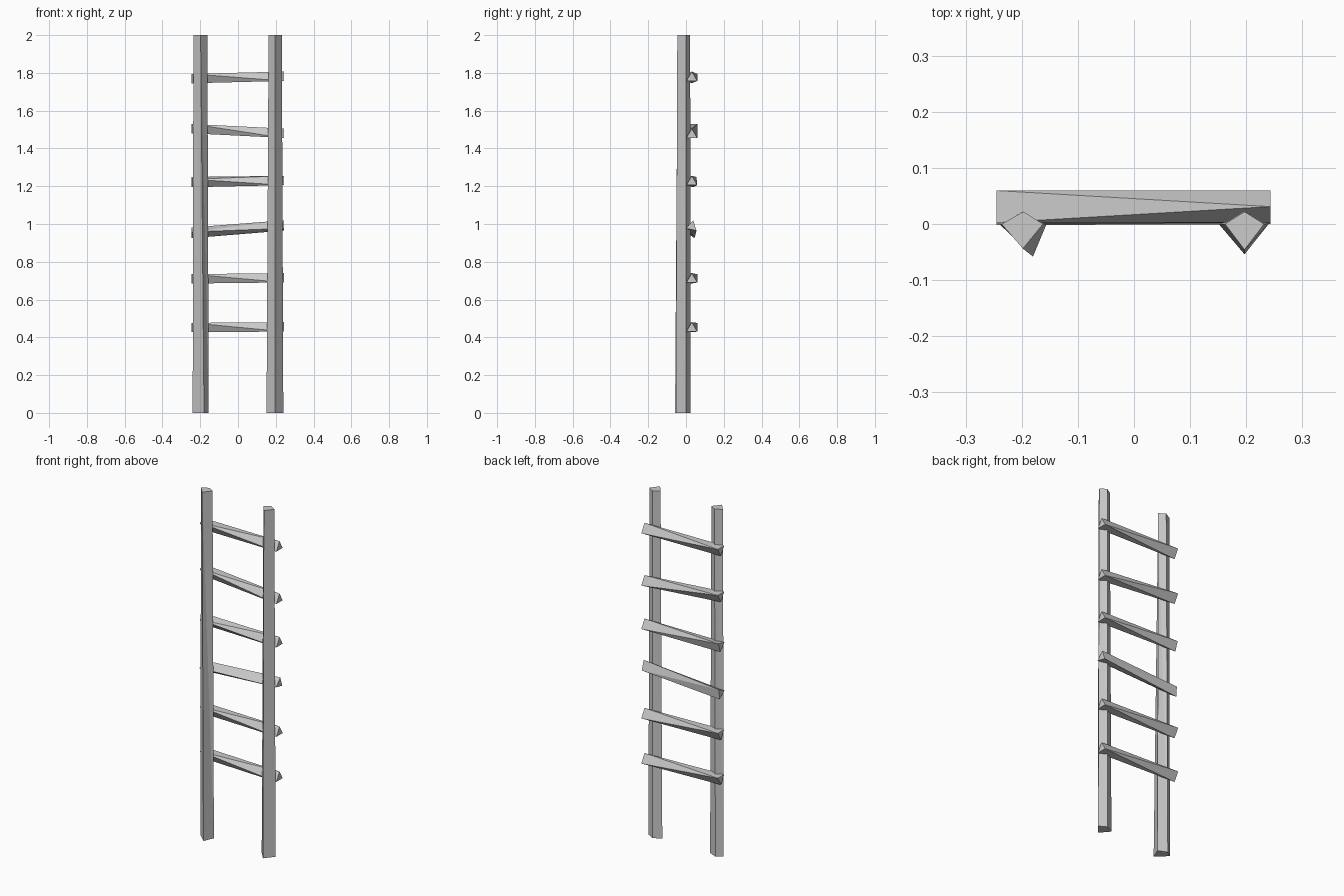
import bpy
from math import cos, sin, radians

cube = bpy.data.objects.get("Cube")
if cube:
    bpy.data.objects.remove(cube, do_unlink=True)

# Single plain grey
grey = bpy.data.materials.new("grey")
grey.use_nodes = True
colour = (0.6, 0.6, 0.6, 1)
grey.diffuse_color = colour
grey.node_tree.nodes["Principled BSDF"].inputs["Base Color"].default_value = colour


def loft(name, start, end):
    """Join two matching outlines with triangulated sides and flat caps."""
    n = len(start)
    faces = [tuple(reversed(range(n))), tuple(range(n, 2 * n))]
    for i in range(n):
        j = (i + 1) % n
        faces += [(i, j, n + i), (j, n + j, n + i)]
    mesh = bpy.data.meshes.new(name)
    mesh.from_pydata(start + end, [], faces)
    mesh.materials.append(grey)
    obj = bpy.data.objects.new(name, mesh)
    bpy.context.collection.objects.link(obj)
    return obj


def at_height(outline, z):
    return [(x, y, z) for x, y in outline]


def triangle(x, z, roll):
    """Triangular rung end, corners counted around the x axis."""
    angles = [radians(a + roll) for a in (30, 150, 270)]
    return [(x, 0.031 + 0.033 * cos(a), z + 0.033 * sin(a)) for a in angles]


# Rails: hand-hewn diamond posts, slightly wider at the foot
loft("right_rail",
     at_height([(-0.24, 0), (-0.18, -0.058), (-0.155, 0.002), (-0.205, 0.025)], 0),
     at_height([(-0.236, 0), (-0.198, -0.044), (-0.162, 0), (-0.197, 0.022)], 2))
loft("left_rail",
     at_height([(0.151, 0), (0.197, -0.054), (0.24, 0), (0.197, 0.025)], 0),
     at_height([(0.162, 0), (0.197, -0.046), (0.232, 0), (0.197, 0.022)], 2))

# Rungs: twisted triangular sticks (height and roll of right end, then left end)
rungs = [
    (0.46, 0, 0.447, 0),
    (0.718, 0, 0.707, 0),
    (0.955, 25, 0.987, -12),
    (1.227, 12, 1.222, 0),
    (1.513, 0, 1.472, 0),
    (1.778, 0, 1.774, 0),
]
for i, (zr, roll_r, zl, roll_l) in enumerate(rungs):
    # The left end is turned a further sixth of a turn
    loft(f"rung_{i + 1}", triangle(-0.245, zr, roll_r),
         triangle(0.243, zl, roll_l + 60))
